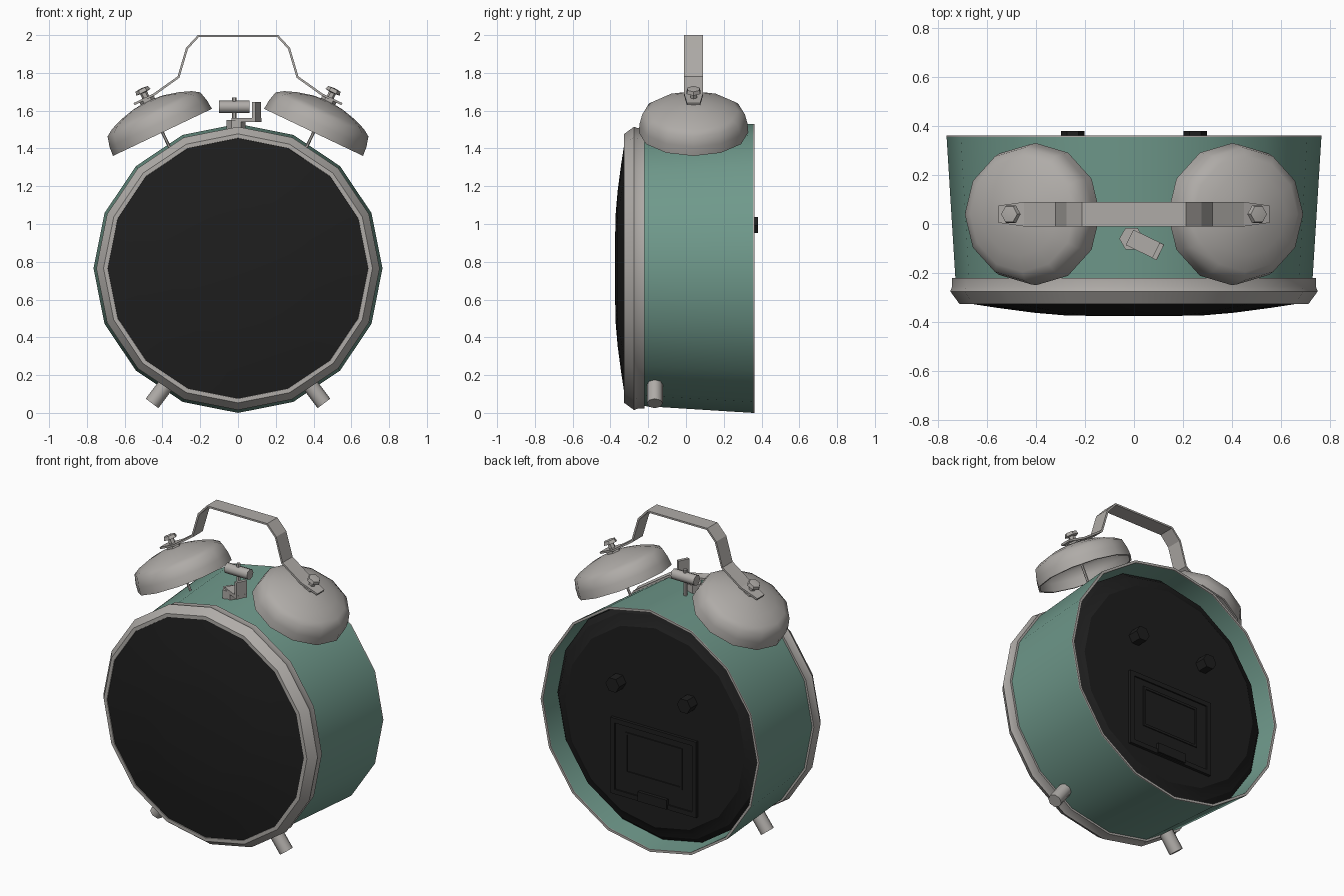
import bpy, bmesh, math
from mathutils import Vector, Matrix

if "Cube" in bpy.data.objects:
    bpy.data.objects.remove(bpy.data.objects["Cube"])

def material(name, rgb):
    m = bpy.data.materials.new(name)
    m.diffuse_color = (*rgb, 1)
    m.use_nodes = True
    m.node_tree.nodes["Principled BSDF"].inputs["Base Color"].default_value = m.diffuse_color
    return m

GREEN = material("sage_green", (0.16, 0.32, 0.26))
METAL = material("warm_grey_metal", (0.43, 0.41, 0.39))
BLACK = material("black", (0.013, 0.013, 0.013))
CZ = 0.765  # height of the clock centre

def finish(name, bm, mat, angle=40):
    bmesh.ops.remove_doubles(bm, verts=bm.verts, dist=1e-5)
    bmesh.ops.recalc_face_normals(bm, faces=bm.faces)
    me = bpy.data.meshes.new(name)
    bm.to_mesh(me)
    bm.free()
    ob = bpy.data.objects.new(name, me)
    bpy.context.collection.objects.link(ob)
    me.materials.append(mat)
    bpy.ops.object.select_all(action='DESELECT')
    ob.select_set(True)
    bpy.context.view_layer.objects.active = ob
    if angle:
        bpy.ops.object.shade_smooth_by_angle(angle=math.radians(angle))
    return ob

def lathe(name, profile, n, mat, origin, axis, angle=40):
    """Spin (radius, distance along axis) points about an axis."""
    rot = Vector((0, 0, 1)).rotation_difference(Vector(axis).normalized())
    o = Vector(origin)
    bm = bmesh.new()
    rings = []
    for r, t in profile:
        rings.append([bm.verts.new(o + rot @ Vector((r * math.cos(2 * math.pi * i / n),
                      r * math.sin(2 * math.pi * i / n), t))) for i in range(n)])
    for a, b in zip(rings, rings[1:]):
        for i in range(n):
            j = (i + 1) % n
            bm.faces.new((a[i], a[j], b[j], b[i]))
    return finish(name, bm, mat, angle)

def rod(name, r, p, q, n, mat):
    p, q = Vector(p), Vector(q)
    h = (q - p).length
    return lathe(name, [(0, 0), (r, 0), (r, h), (0, h)], n, mat, p, q - p, 50)

def box(name, centre, size, mat, rot=0):
    bm = bmesh.new()
    M = (Matrix.Translation(centre) @ Matrix.Rotation(rot, 4, 'Z')
         @ Matrix.Diagonal((*size, 1)))
    bmesh.ops.create_cube(bm, size=1, matrix=M)
    return finish(name, bm, mat, 0)

def frame(name, centre, w, h, t, depth, mat):
    """Raised rectangular frame on the back plate."""
    x, y, z = centre
    for s, tag in ((-1, "a"), (1, "b")):
        box(name + "_side_" + tag, (x + s * (w - t) / 2, y, z), (t, depth, h), mat)
        box(name + "_bar_" + tag, (x, y, z + s * (h - t) / 2), (w, depth, t), mat)

C = (0, 0, CZ)
Y = (0, 1, 0)

# Green shell, open at the back
lathe("body_shell", [(0.728, -0.24), (0.765, 0.355), (0.750, 0.355), (0.715, -0.24),
                     (0.728, -0.24)], 16, GREEN, C, Y)
# Thin metal edge at the back
lathe("back_edge", [(0.765, 0.355), (0.765, 0.362), (0.750, 0.362), (0.750, 0.355)],
      16, METAL, C, Y, 30)

# Front bezel and domed dark face
lathe("bezel", [(0.70, -0.22), (0.742, -0.22), (0.742, -0.255), (0.75, -0.275),
                (0.712, -0.327), (0.69, -0.327), (0.685, -0.30), (0.70, -0.22)],
      16, METAL, C, Y)
lathe("front_face", [(0, -0.30), (0.69, -0.30), (0.69, -0.322), (0.56, -0.342),
                     (0.41, -0.362), (0.27, -0.374), (0, -0.376)], 16, BLACK, C, Y)

# Recessed back plate with a raised middle
lathe("back_plate", [(0, 0.20), (0.735, 0.20), (0.735, 0.235), (0.70, 0.275),
                     (0.66, 0.29), (0.63, 0.31), (0, 0.31)], 16, BLACK, C, Y, 25)
# Battery door with panel and latch
box("battery_door", (0, 0.312, 0.52), (0.58, 0.015, 0.46), BLACK)
frame("battery_door_frame", (0, 0.318, 0.52), 0.60, 0.48, 0.03, 0.02, BLACK)
frame("battery_door_panel", (0, 0.318, 0.56), 0.40, 0.26, 0.015, 0.015, BLACK)
box("battery_door_latch", (0, 0.325, 0.315), (0.20, 0.03, 0.06), BLACK)

# Bells, feet, knobs and fixings on both sides
for s, side in ((-1, "left"), (1, "right")):
    axis = Vector((0.43 * s, 0, 0.903)).normalized()
    base = Vector((0.400 * s, 0.04, 1.485))
    lathe("bell_" + side, [(0.29, 0), (0.286, 0.05), (0.272, 0.105), (0.235, 0.13),
                           (0.17, 0.155), (0.09, 0.175), (0, 0.185), (0, 0.173),
                           (0.09, 0.163), (0.16, 0.145), (0.225, 0.12), (0.26, 0.098),
                           (0.274, 0.05), (0.278, 0), (0.29, 0)],
          12, METAL, base, axis, 45)
    rod("bell_post_" + side, 0.008, base - axis * 0.12, base + axis * 0.18, 6, METAL)
    # stacked nut and screw cap
    lathe("bell_nut_" + side, [(0, 0.175), (0.042, 0.175), (0.042, 0.205), (0.02, 0.205),
                               (0.02, 0.232), (0.042, 0.235), (0.036, 0.255), (0, 0.26)],
          6, METAL, base, axis, 35)
    rod("foot_" + side, 0.042, (0.38 * s, -0.165, 0.15), (0.455 * s, -0.165, 0.05), 8, METAL)
    rod("back_knob_" + side, 0.048, (0.25 * s, 0.30, 0.995), (0.25 * s, 0.38, 0.995), 6, BLACK)

# Flat strap handle
half = [(0.21, 1.995), (0.27, 1.93), (0.315, 1.778), (0.445, 1.685), (0.55, 1.635)]
path = [(-x, z) for x, z in reversed(half)] + half
bm = bmesh.new()
rows = []
for x, z in path:
    w = 0.035 if abs(x) > 0.5 else 0.05
    rows.append([bm.verts.new((x, 0.04 + k, z)) for k in (-w, w)])
for a, b in zip(rows, rows[1:]):
    bm.faces.new((a[0], b[0], b[1], a[1]))
handle = finish("handle", bm, METAL, 0)
sol = handle.modifiers.new("thickness", 'SOLIDIFY')
sol.thickness = 0.012
sol.offset = 0

# Hammer between the bells
rod("hammer_head", 0.033, (-0.10, 0.035, 1.62), (0.06, 0.035, 1.62), 8, METAL)
rod("hammer_stem", 0.012, (-0.02, 0.035, 1.49), (-0.02, 0.035, 1.67), 6, METAL)
rod("hammer_base", 0.05, (-0.01, -0.06, 1.48), (-0.01, -0.06, 1.55), 6, METAL)
box("bracket_foot", (0.045, -0.085, 1.55), (0.14, 0.07, 0.022), METAL, -0.45)
box("bracket_upright", (0.098, -0.112, 1.595), (0.02, 0.07, 0.10), METAL, -0.45)
